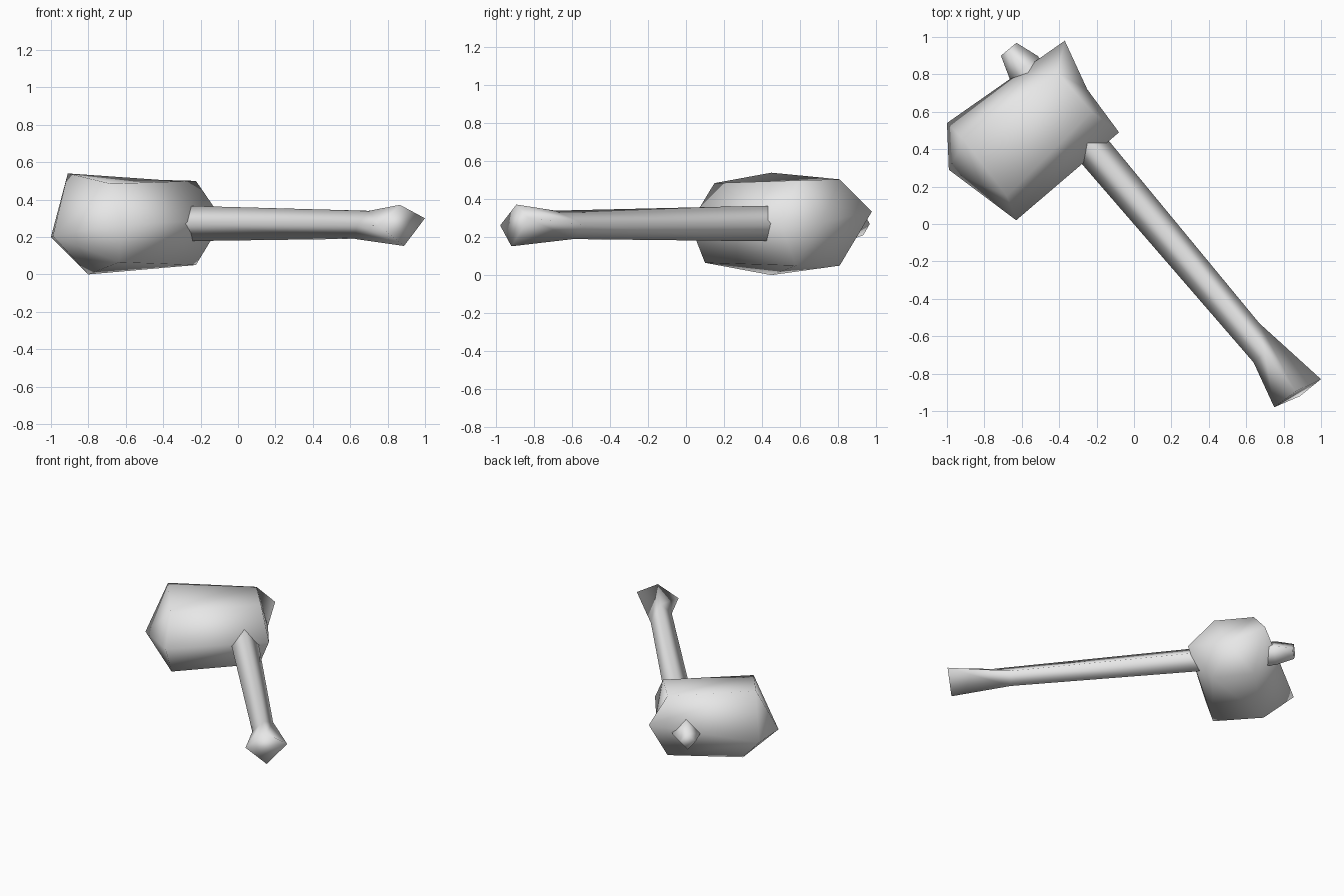
import bpy
import bmesh
from mathutils import Vector

cube = bpy.data.objects.get("Cube")
if cube:
    bpy.data.objects.remove(cube)

grey = bpy.data.materials.new("plain grey")
grey.use_nodes = True
grey.diffuse_color = (0.8, 0.8, 0.8, 1)
grey.node_tree.nodes["Principled BSDF"].inputs["Base Color"].default_value = (0.8, 0.8, 0.8, 1)


def loft(name, rings, tips):
    """Bridge closed rings of points; each end is capped by a fan to its tip, or flat."""
    bm = bmesh.new()
    loops = [[bm.verts.new(p) for p in ring] for ring in rings]
    count = len(loops[0])
    for a, b in zip(loops, loops[1:]):
        for i in range(count):
            j = (i + 1) % count
            bm.faces.new((a[i], a[j], b[j], b[i]))
    for loop, tip in zip((loops[0], loops[-1]), tips):
        if tip is None:
            bm.faces.new(loop)
        else:
            centre = bm.verts.new(tip)
            for i in range(count):
                bm.faces.new((loop[i], loop[(i + 1) % count], centre))
    bmesh.ops.recalc_face_normals(bm, faces=bm.faces[:])
    mesh = bpy.data.meshes.new(name)
    bm.to_mesh(mesh)
    bm.free()
    mesh.materials.append(grey)
    mesh.shade_smooth()
    obj = bpy.data.objects.new(name, mesh)
    bpy.context.collection.objects.link(obj)
    return obj


# Mallet head: irregular six-sided block, both ends bulging to a point
broad_end = [(-0.63, 0.02, 0.27), (-0.68, 0.15, 0.485), (-0.91, 0.45, 0.54),
             (-1.0, 0.54, 0.2), (-0.8, 0.45, 0.0), (-0.635, 0.1, 0.065)]
narrow_end = [(-0.08, 0.49, 0.29), (-0.225, 0.6, 0.5), (-0.41, 0.81, 0.505),
              (-0.37, 0.98, 0.335), (-0.41, 0.81, 0.05), (-0.225, 0.58, 0.05)]
loft("mallet_head", [broad_end, narrow_end],
     [(-0.99, 0.29, 0.205), (-0.25, 0.72, 0.28)])

# Handle: diamond section along a slanted axis, flared at the grip end
along = Vector((0.641, -0.767, 0))
across = Vector((0.767, 0.641, 0))
up = Vector((0, 0, 1))


def diamond(stations, middle, width, height, z):
    """Corners in the order right, top, left, bottom, each at its own station."""
    offsets = (across * width, up * height, -across * width, -up * height)
    return [along * s + across * middle + up * z + o for s, o in zip(stations, offsets)]


handle_rings = [
    diamond([-1.147] * 4, 0.085, 0.054, 0.06, 0.27),
    diamond([-1.02] * 4, 0.084, 0.097, 0.095, 0.27),
    diamond([-0.42] * 4, 0.087, 0.095, 0.093, 0.272),
    diamond([0.836, 0.978, 0.978, 0.855], 0.095, 0.079, 0.075, 0.265),
    diamond([1.278, 1.242, 1.233, 1.276], 0.091, 0.144, 0.11, 0.262),
]
handle_rings[-1][0].z = 0.3
loft("handle", handle_rings, [None, None])
